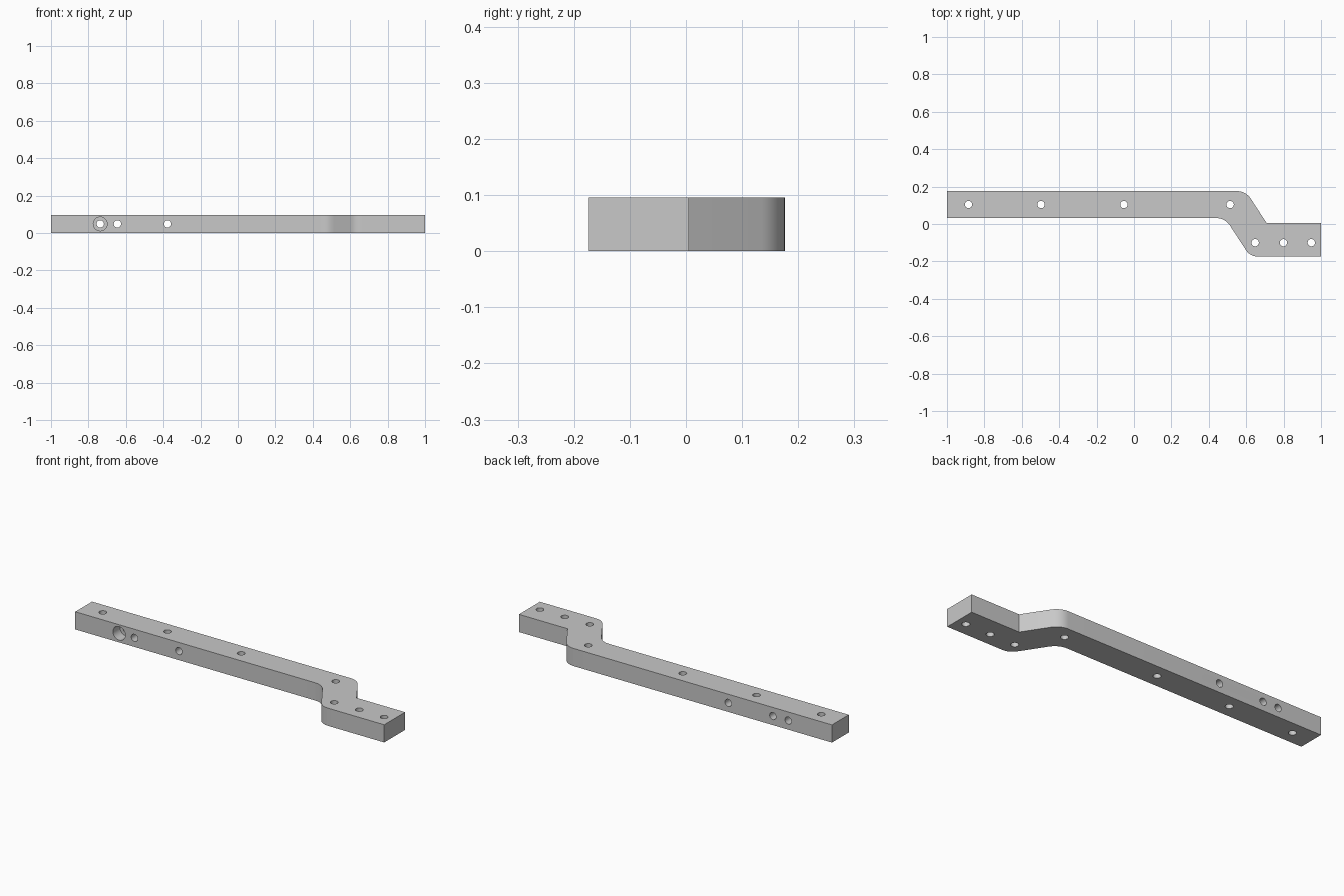
import bpy, bmesh, math
from mathutils import Vector, Matrix

cube = bpy.data.objects.get("Cube")
if cube:
    bpy.data.objects.remove(cube, do_unlink=True)

HEIGHT = 0.096
HOLE_R = 0.0195

# Single grey finish
grey = bpy.data.materials.new("light_grey")
grey.use_nodes = True
colour = (0.58, 0.58, 0.58, 1)
grey.diffuse_color = colour
grey.node_tree.nodes["Principled BSDF"].inputs["Base Color"].default_value = colour


def fillet(prev, corner, nxt, radius, steps=10):
    """Points of a round that replaces a corner."""
    p, c, n = Vector(prev), Vector(corner), Vector(nxt)
    a, b = (p - c).normalized(), (n - c).normalized()
    half = a.angle(b) / 2
    centre = c + (a + b).normalized() * radius / math.sin(half)
    tangent = radius / math.tan(half)
    start, end = c + a * tangent - centre, c + b * tangent - centre
    sweep = start.angle(end)
    return [centre + (start * math.sin(sweep * (1 - i / steps))
                      + end * math.sin(sweep * i / steps)) / math.sin(sweep)
            for i in range(steps + 1)]


# Offset bar outline: x, y, corner radius
corners = [(-1, 0.176, 0), (-1, 0.032, 0), (0.487, 0.032, 0.09),
           (0.621, -0.174, 0.075), (1, -0.174, 0), (1, 0.005, 0),
           (0.709, 0.005, 0), (0.598, 0.176, 0.09)]
outline = []
for i, (x, y, r) in enumerate(corners):
    if r:
        outline += fillet(corners[i - 1][:2], (x, y),
                          corners[(i + 1) % len(corners)][:2], r)
    else:
        outline.append(Vector((x, y)))

bm = bmesh.new()
base = bm.faces.new([bm.verts.new((p.x, p.y, 0)) for p in outline])
top = bmesh.ops.extrude_face_region(bm, geom=[base])["geom"]
bmesh.ops.translate(bm, vec=(0, 0, HEIGHT),
                    verts=[v for v in top if isinstance(v, bmesh.types.BMVert)])
bmesh.ops.recalc_face_normals(bm, faces=bm.faces)
mesh = bpy.data.meshes.new("offset_bar")
bm.to_mesh(mesh)
bm.free()
mesh.materials.append(grey)
bar = bpy.data.objects.new("offset_bar", mesh)
bpy.context.collection.objects.link(bar)
bpy.context.view_layer.objects.active = bar
bar.select_set(True)


def drill(centre, radius, depth, sideways=False):
    """Cut a round hole through the bar, along z or along y."""
    cutter_mesh = bpy.data.meshes.new("hole_cutter")
    cb = bmesh.new()
    bmesh.ops.create_cone(cb, cap_ends=True, segments=32, radius1=radius,
                          radius2=radius, depth=depth)
    turn = Matrix.Rotation(math.pi / 2 if sideways else 0, 4, 'X')
    cb.transform(Matrix.Translation(centre) @ turn)
    cb.to_mesh(cutter_mesh)
    cb.free()
    cutter_mesh.materials.append(grey)
    cutter = bpy.data.objects.new("hole_cutter", cutter_mesh)
    cutter.hide_render = True
    bpy.context.collection.objects.link(cutter)
    mod = bar.modifiers.new("hole", 'BOOLEAN')
    mod.operation = 'DIFFERENCE'
    mod.solver = 'EXACT'
    mod.object = cutter
    bpy.ops.object.modifier_apply(modifier=mod.name)
    bpy.data.objects.remove(cutter, do_unlink=True)
    bpy.data.meshes.remove(cutter_mesh)


# Vertical holes in the long arm and the short arm
for xs, y in (((-0.885, -0.497, -0.054, 0.514), 0.104),
              ((0.648, 0.799, 0.948), -0.1)):
    for x in xs:
        drill((x, y, HEIGHT / 2), HOLE_R, 0.3)

# Cross holes, the first with a counterbore on the front
for x in (-0.737, -0.645, -0.377):
    drill((x, 0.104, 0.049), HOLE_R, 0.3, True)
drill((-0.737, 0.032, 0.049), 0.037, 0.12, True)

bpy.ops.object.shade_smooth_by_angle(angle=math.radians(30))
